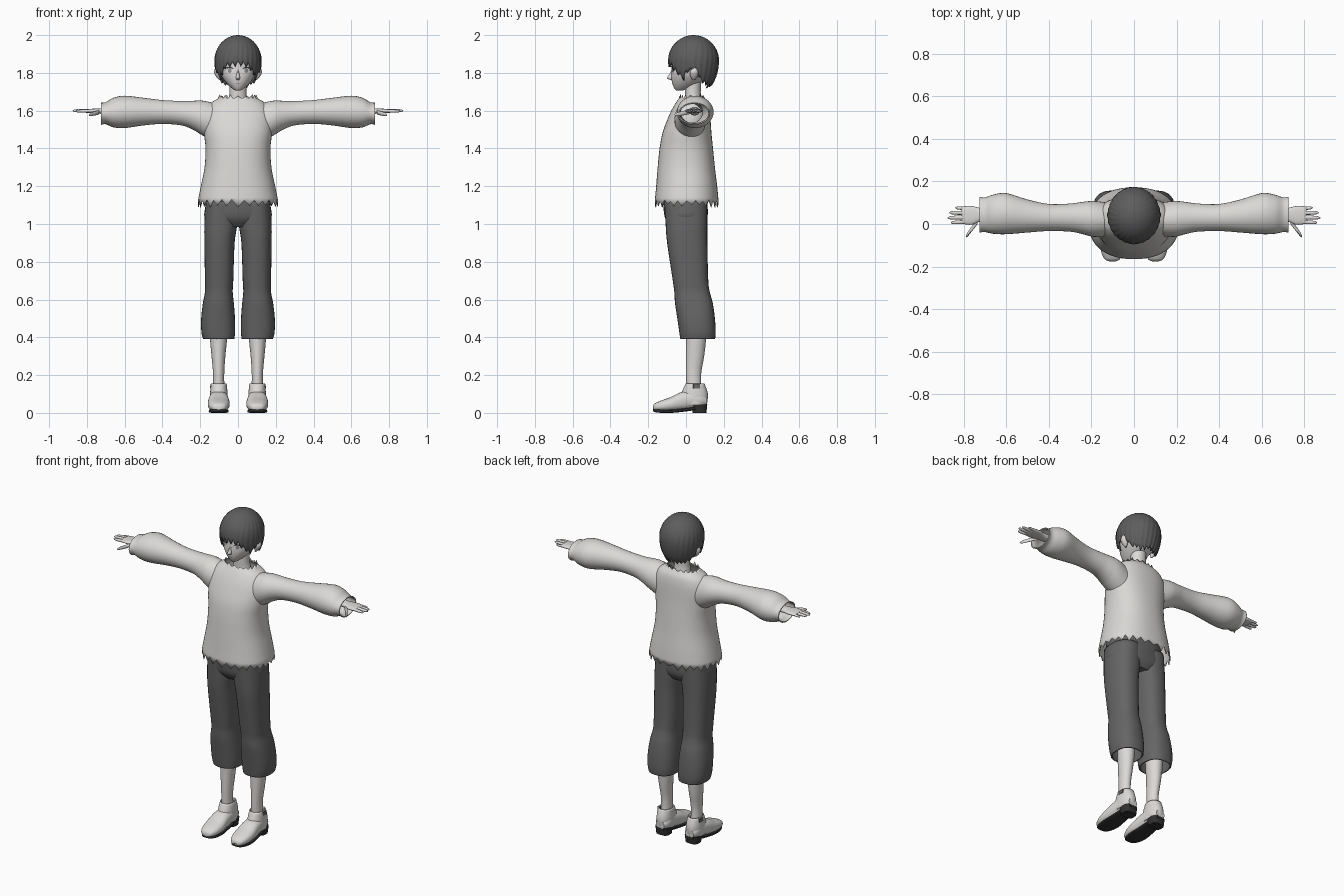
import bpy, math, random
from mathutils import Vector
from mathutils.bvhtree import BVHTree
import bmesh

random.seed(4)
cube = bpy.data.objects.get("Cube")
if cube:
    bpy.data.objects.remove(cube, do_unlink=True)
parts = []


def material(name, r, g, b):
    m = bpy.data.materials.new(name)
    m.use_nodes = True
    m.diffuse_color = (r, g, b, 1)
    m.node_tree.nodes["Principled BSDF"].inputs["Base Color"].default_value = (r, g, b, 1)
    return m


skin = material("skin", .72, .70, .69)
cloth = material("pale cloth", .70, .69, .67)
denim = material("dark trousers", .13, .13, .13)
hair_mat = material("dark hair", .11, .11, .11)
leather = material("pale leather", .70, .69, .68)
rubber = material("black sole", .03, .03, .03)
white = material("eye white", .8, .8, .8)
grey = material("iris grey", .28, .28, .28)


def add_object(name, verts, faces, mat, mirror=False, thick=0):
    """Make a mesh object, with optional mirroring across x and wall thickness."""
    mesh = bpy.data.meshes.new(name)
    mesh.from_pydata(verts, [], faces)
    bm = bmesh.new()
    bm.from_mesh(mesh)
    bmesh.ops.recalc_face_normals(bm, faces=bm.faces)
    bm.to_mesh(mesh)
    bm.free()
    mesh.materials.append(mat)
    obj = bpy.data.objects.new(name, mesh)
    bpy.context.collection.objects.link(obj)
    if thick:
        wall = obj.modifiers.new("wall", "SOLIDIFY")
        wall.thickness = thick
        wall.offset = -1
    if mirror:
        obj.modifiers.new("mirror", "MIRROR").use_mirror_merge = False
    parts.append(obj)
    return obj


def spline(rings, steps):
    """Pass a smooth curve through the ring measurements."""
    out = []
    last = len(rings) - 1
    for i in range(last):
        quad = [rings[min(max(i + k, 0), last)] for k in (-1, 0, 1, 2)]
        for s in range(steps):
            t = s / steps
            out.append([(2 * b + (c - a) * t + (2 * a - 5 * b + 4 * c - d) * t * t
                         + (3 * b - a - 3 * c + d) * t ** 3) / 2 for a, b, c, d in zip(*quad)])
    return out + [list(rings[last])]


def loft(name, rings, mat, axis="z", segs=32, power=2.0, steps=4, mirror=False,
         thick=0, caps=True, start_jag=None, end_jag=None):
    """Skin rounded rings; each ring is position, then low and high on both other axes."""
    rows = spline(rings, steps)
    verts, faces = [], []
    for r, (t, a0, a1, b0, b1) in enumerate(rows):
        for i in range(segs):
            ang = math.tau * i / segs
            c, s = math.cos(ang), math.sin(ang)
            a = (a0 + a1) / 2 + (a1 - a0) / 2 * math.copysign(abs(c) ** (2 / power), c)
            b = (b0 + b1) / 2 + (b1 - b0) / 2 * math.copysign(abs(s) ** (2 / power), s)
            p = t
            if r == 0 and start_jag:
                p += start_jag(i)
            if r == len(rows) - 1 and end_jag:
                p += end_jag(i)
            verts.append({"z": (a, b, p), "x": (p, a, b), "y": (a, p, b)}[axis])
            if r:
                j = (i + 1) % segs
                k = (r - 1) * segs
                faces.append((k + i, k + j, k + segs + j, k + segs + i))
    if caps:
        faces.append(tuple(range(segs)))
        faces.append(tuple(range(len(verts) - segs, len(verts))))
    return add_object(name, verts, faces, mat, mirror, thick)


def centred(rings):
    return [(z, -w, w, front, back) for z, w, front, back in rings]


# Shirt with torn hem and collar
loft("shirt_body", centred([
    (1.125, .212, -.165, .172), (1.2, .197, -.158, .165), (1.3, .177, -.15, .153),
    (1.4, .172, -.14, .143), (1.48, .18, -.125, .135), (1.55, .183, -.1, .13),
    (1.6, .172, -.078, .125), (1.64, .145, -.055, .115), (1.668, .098, -.035, .095)]),
    cloth, segs=52, power=2.3, caps=False, thick=.004,
    start_jag=lambda i: -random.uniform(.022, .04) if i % 2 else random.uniform(-.006, .006),
    end_jag=lambda i: random.uniform(.008, .02) if i % 3 == 0 else 0)
loft("sleeves", [
    (.12, -.06, .1, 1.43, 1.64), (.19, -.06, .108, 1.47, 1.653), (.24, -.048, .104, 1.5, 1.652),
    (.3, -.036, .096, 1.522, 1.651), (.4, -.033, .094, 1.53, 1.656), (.5, -.04, .115, 1.522, 1.668),
    (.6, -.048, .145, 1.508, 1.679), (.66, -.046, .138, 1.512, 1.668),
    (.7, -.038, .125, 1.528, 1.645), (.725, -.04, .127, 1.525, 1.642)],
    cloth, axis="x", mirror=True, caps=False, thick=.006)

# Trousers
loft("trouser_seat", centred([
    (1.2, .16, -.12, .115), (1.1, .172, -.12, .115), (1.03, .174, -.11, .113),
    (.985, .1, -.075, .09)]), denim, power=2.4)
loft("trouser_legs", [
    (1.12, .002, .17, -.115, .112), (1.0, .004, .178, -.108, .113), (.9, .018, .178, -.1, .113),
    (.7, .025, .175, -.07, .118), (.64, .028, .175, -.062, .126), (.58, .022, .186, -.058, .142),
    (.5, .016, .195, -.046, .153), (.43, .015, .194, -.036, .157), (.39, .02, .185, -.03, .154)],
    denim, power=2.4, mirror=True, caps=False, thick=.008)

# Lower legs and shoes
loft("lower_legs", [
    (.48, .055, .15, -.005, .11), (.39, .058, .148, 0, .106), (.3, .067, .14, 0, .096),
    (.2, .073, .132, 0, .08), (.08, .07, .135, .005, .085)], skin, segs=24, mirror=True)
foot = [
    (-.175, .085, .118, .018, .036), (-.165, .066, .138, .012, .05), (-.13, .05, .154, .008, .066),
    (-.08, .044, .16, .008, .084), (-.03, .048, .157, .012, .108), (.03, .053, .15, .02, .12),
    (.08, .056, .146, .03, .11), (.112, .072, .13, .04, .085)]
loft("shoe_feet", foot, leather, axis="y", segs=28, power=2.4, mirror=True)
loft("shoe_ankles", [
    (.04, .054, .149, -.03, .11), (.1, .055, .148, -.025, .116), (.155, .06, .143, -.002, .098)],
    leather, segs=28, power=2.2, mirror=True, caps=False, thick=.006)
loft("shoe_soles", [(y, a + .005, b - .005, z - .008, z + .01) for y, a, b, z, top in foot],
     rubber, axis="y", segs=24, power=4, mirror=True)
loft("shoe_heels", [(0, .06, .142, .035, .108), (.045, .055, .147, .03, .113)],
     rubber, segs=24, power=3, steps=1, mirror=True)
loft("shoe_gussets", [(.128, .135, .148, .038, .074), (.152, .135, .146, .038, .074)],
     denim, segs=16, power=6, steps=1, mirror=True)

# Hands
loft("palms", [
    (.64, .02, .07, 1.575, 1.62), (.72, .012, .075, 1.583, 1.613), (.76, -.003, .084, 1.586, 1.611),
    (.8, 0, .083, 1.588, 1.608), (.81, .006, .078, 1.592, 1.604)], skin, axis="x", segs=24, power=2.4,
    mirror=True)


def finger(name, start, end, radius):
    a, b = Vector(start), Vector(end)
    rings = []
    for t, k in ((0, 1), (.5, .95), (.85, .75), (1, .2)):
        c = a.lerp(b, t)
        r = radius * k
        rings.append((c.x, c.y - r, c.y + r, c.z - r * .9, c.z + r * .9))
    loft(name, rings, skin, axis="x", segs=12, mirror=True)


finger("index_fingers", (.79, .01, 1.598), (.86, .006, 1.597), .0095)
finger("middle_fingers", (.79, .031, 1.6), (.875, .029, 1.6), .01)
finger("ring_fingers", (.79, .052, 1.599), (.868, .053, 1.6), .0095)
finger("little_fingers", (.785, .072, 1.597), (.84, .076, 1.597), .008)
finger("thumbs", (.735, .012, 1.592), (.79, -.06, 1.577), .013)

# Head, neck, nose and ears
loft("neck", centred([
    (1.58, .075, -.01, .105), (1.65, .052, -.005, .085), (1.7, .045, -.006, .078),
    (1.79, .046, -.005, .085)]), skin)
head = loft("head", centred([
    (1.706, .012, -.052, -.02), (1.718, .032, -.062, .02), (1.745, .06, -.073, .07),
    (1.78, .085, -.078, .115), (1.82, .098, -.076, .14), (1.87, .103, -.073, .148),
    (1.92, .094, -.06, .135), (1.96, .065, -.02, .1), (1.975, .02, .02, .06)]),
    skin, segs=48, power=2.15)
loft("nose", centred([
    (1.762, .006, -.08, -.06), (1.772, .011, -.1, -.06), (1.79, .008, -.09, -.06),
    (1.815, .004, -.077, -.06)]), skin, segs=16)
loft("ears", [
    (1.762, .09, .1, .035, .045), (1.78, .088, .116, .024, .06), (1.805, .088, .127, .02, .066),
    (1.83, .09, .12, .03, .058)], skin, segs=20, mirror=True)

# Painted face details laid on the head surface
surface = BVHTree.FromPolygons([v.co for v in head.data.vertices],
                               [tuple(p.vertices) for p in head.data.polygons])


def face_plate(name, cx, cz, width, up, down, lift, mat, mirror=True):
    """Lens-shaped plate between two arcs, up and down measured from its centre line."""
    cols, rows = 12, 4
    verts, faces = [], []
    for i in range(cols + 1):
        s = 2 * i / cols - 1
        bow = math.sqrt(max(0, 1 - s * s)) + .02
        for j in range(rows + 1):
            x, z = cx + s * width, cz + bow * (down + (up - down) * j / rows)
            hit = surface.ray_cast(Vector((x, -1, z)), Vector((0, 1, 0)))[0]
            verts.append((x, (hit.y if hit else -.06) - lift, z))
            if i and j:
                k = i * (rows + 1) + j
                faces.append((k, k - 1, k - rows - 2, k - rows - 1))
    add_object(name, verts, faces, mat, mirror)


face_plate("eye_whites", .045, 1.812, .022, .014, -.013, .0015, white)
face_plate("irises", .044, 1.812, .01, .013, -.012, .0025, grey)
face_plate("upper_lashes", .046, 1.812, .025, .02, .013, .0035, rubber)
face_plate("mouth", 0, 1.746, .014, -.001, -.004, .0015, grey, mirror=False)

# Hair cap with pointed strands; the hemline is given by angle from the front
hemline = [(0, 1.842), (28, 1.832), (48, 1.79), (62, 1.765), (76, 1.8), (96, 1.8),
           (112, 1.745), (140, 1.725), (180, 1.73)]


def hem_height(degrees):
    for (a, za), (b, zb) in zip(hemline, hemline[1:]):
        if degrees <= b:
            return za + (zb - za) * (degrees - a) / (b - a)
    return hemline[-1][1]


strands, per, rows = 26, 6, 16
count = strands * per
tips = [random.uniform(-.008, .006) for s in range(strands)]
verts, faces = [(0, .04, 2.0)], []
for i in range(count):
    turn = math.tau * i / count
    off = math.degrees(min(turn, math.tau - turn))
    edge = abs(2 * (i % per) / per - 1)
    drop = hem_height(off) + .022 * edge + tips[i // per] * (1 - edge) - 1.865
    end = math.acos(drop / (.135 if drop > 0 else .19))
    for r in range(1, rows + 1):
        polar = end * r / rows
        swirl = turn + .5 * (1 - r / rows) ** 2
        wide = math.sin(polar) * (1 + .025 * (.5 - edge) * r / rows)
        z = math.cos(polar) * (.135 if polar < math.pi / 2 else .19)
        verts.append((.124 * wide * math.sin(swirl), .04 - .134 * wide * math.cos(swirl), 1.865 + z))
    here, after = 1 + i * rows, 1 + (i + 1) % count * rows
    faces.append((0, here, after))
    faces += [(here + r, here + r + 1, after + r + 1, after + r) for r in range(rows - 1)]
add_object("hair", verts, faces, hair_mat, thick=.008)

# Smooth shading that keeps sharp edges
bpy.ops.object.select_all(action="DESELECT")
for obj in parts:
    obj.select_set(True)
bpy.context.view_layer.objects.active = parts[0]
bpy.ops.object.shade_smooth_by_angle(angle=math.radians(42))
